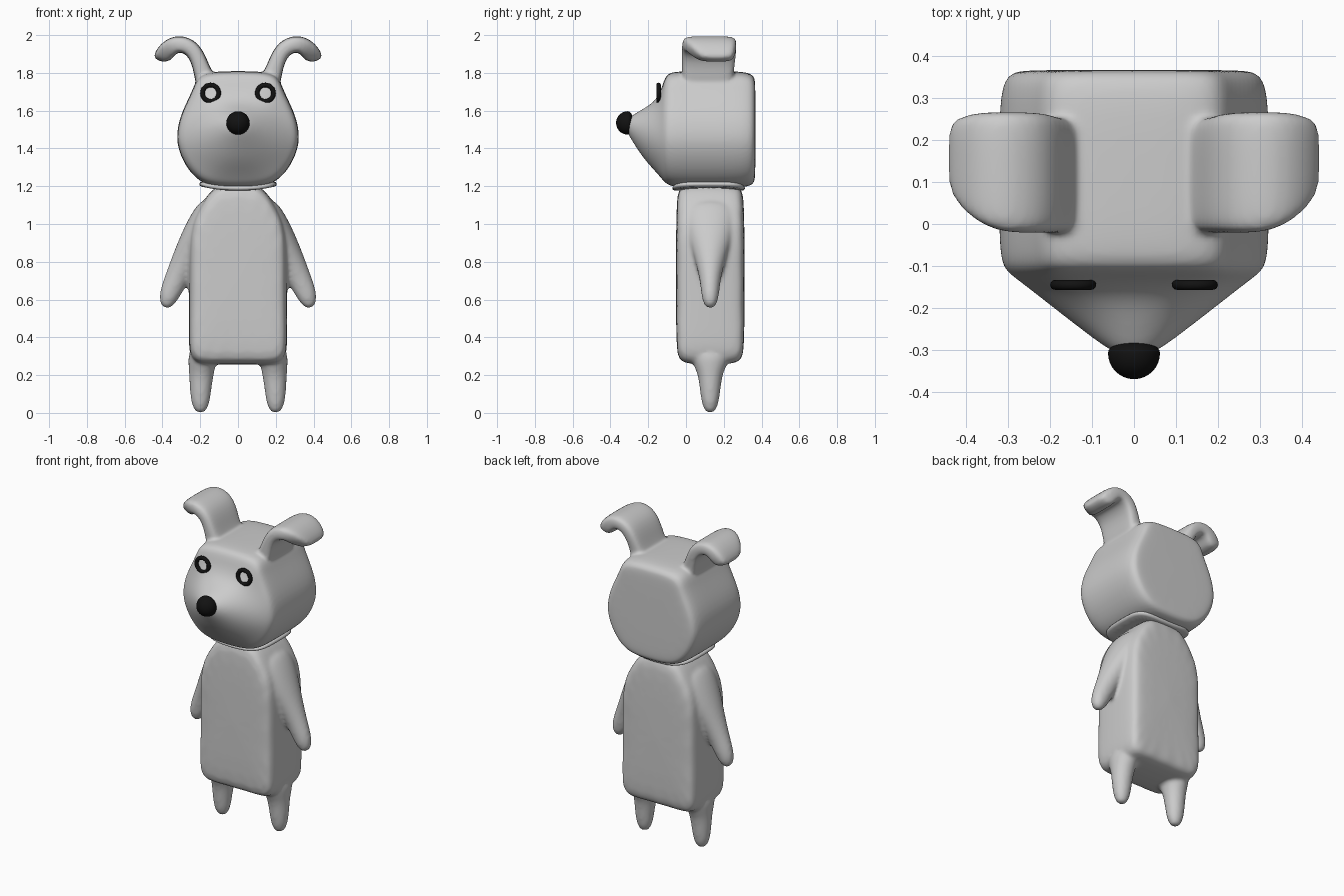
import bpy, bmesh, math

if "Cube" in bpy.data.objects:
    bpy.data.objects.remove(bpy.data.objects["Cube"])


def material(name, rgb):
    m = bpy.data.materials.new(name)
    m.use_nodes = True
    m.diffuse_color = (*rgb, 1)
    m.node_tree.nodes["Principled BSDF"].inputs["Base Color"].default_value = (*rgb, 1)
    return m


grey = material("soft grey", (0.6, 0.6, 0.6))
black = material("black", (0.006, 0.006, 0.006))


def loft(name, rings, mat, levels=2):
    """Skin a list of closed rings, cap both ends and smooth by subdivision."""
    bm = bmesh.new()
    loops = [[bm.verts.new(p) for p in ring] for ring in rings]
    n = len(loops[0])
    for a, b in zip(loops, loops[1:]):
        for i in range(n):
            bm.faces.new((a[i], a[(i + 1) % n], b[(i + 1) % n], b[i]))
    bm.faces.new(loops[0])
    bm.faces.new(loops[-1])
    bmesh.ops.recalc_face_normals(bm, faces=bm.faces)
    me = bpy.data.meshes.new(name)
    bm.to_mesh(me)
    bm.free()
    ob = bpy.data.objects.new(name, me)
    bpy.context.collection.objects.link(ob)
    me.materials.append(mat)
    me.shade_smooth()
    if levels:
        ob.modifiers.new("Round", 'SUBSURF').levels = levels
        ob.modifiers["Round"].render_levels = levels
    return ob


def slab(name, outline, y0, y1, inset, mat):
    """Extrude an x-z outline along y with rounded rims."""
    cx = sum(p[0] for p in outline) / len(outline)
    cz = sum(p[1] for p in outline) / len(outline)

    def shrink(p):
        dx, dz = cx - p[0], cz - p[1]
        d = max(math.hypot(dx, dz), 0.001)
        k = min(inset / d, 0.35)
        return p[0] + dx * k, p[1] + dz * k

    inner = [shrink(p) for p in outline]
    sections = [(y0, inner), (y0 + inset * 0.6, outline),
                (y1 - inset * 0.6, outline), (y1, inner)]
    return loft(name, [[(x, y, z) for x, z in o] for y, o in sections], mat)


def mirrored(half):
    return half + [(-x, z) for x, z in reversed(half) if x > 0.001]


def limb(name, path, side):
    """Elliptical tube; path rows are x, z, radius across, radius in depth."""
    rings = []
    for i, (x, z, r, ry) in enumerate(path):
        a, b = path[max(i - 1, 0)], path[min(i + 1, len(path) - 1)]
        tx, tz = b[0] - a[0], b[1] - a[1]
        d = math.hypot(tx, tz)
        rings.append([(side * (x - tz / d * r * math.cos(t)), 0.128 + ry * math.sin(t),
                       z + tx / d * r * math.cos(t))
                      for t in (k * math.tau / 12 for k in range(12))])
    return loft(name, rings, grey)


def fuse(parts, name, voxel, steps):
    """Join overlapping parts into one continuous soft skin."""
    bpy.ops.object.select_all(action='DESELECT')
    for p in parts:
        p.select_set(True)
    bpy.context.view_layer.objects.active = parts[0]
    bpy.ops.object.join()
    ob = bpy.context.object
    ob.name = name
    r = ob.modifiers.new("Fuse", 'REMESH')
    r.mode = 'VOXEL'
    r.voxel_size = voxel
    r.use_smooth_shade = True
    s = ob.modifiers.new("Soften", 'SMOOTH')
    s.factor = 0.5
    s.iterations = steps
    return ob


# Torso, arms and legs
torso = slab("torso", mirrored([(0, 0.255), (0.13, 0.255), (0.22, 0.255), (0.26, 0.30),
                                (0.262, 0.42), (0.262, 0.7), (0.262, 0.93), (0.235, 1.04),
                                (0.18, 1.13), (0.12, 1.21), (0, 1.22)]),
             -0.055, 0.312, 0.045, grey)
body = [torso]
arm_path = [(0.14, 1.12, 0.05, 0.13), (0.18, 1.04, 0.07, 0.15), (0.225, 0.93, 0.08, 0.125),
            (0.275, 0.82, 0.075, 0.085), (0.325, 0.71, 0.066, 0.058),
            (0.36, 0.635, 0.058, 0.05), (0.377, 0.585, 0.044, 0.04), (0.384, 0.555, 0.02, 0.02)]
leg_path = [(0.185, 0.34, 0.08, 0.12), (0.19, 0.265, 0.077, 0.10), (0.194, 0.21, 0.068, 0.068),
            (0.198, 0.13, 0.06, 0.058), (0.199, 0.06, 0.052, 0.048),
            (0.199, 0.02, 0.037, 0.035), (0.199, 0, 0.018, 0.018)]
for side, label in ((1, "left"), (-1, "right")):
    body += [limb(label + "_arm", arm_path, side), limb(label + "_leg", leg_path, side)]
fuse(body, "body", 0.011, 6)

# Head: a pear outline that narrows to a round snout
pear = mirrored([(0, 0), (0.4, 0.01), (0.65, 0.06), (0.86, 0.19), (0.98, 0.34), (1, 0.46),
                 (0.95, 0.6), (0.83, 0.74), (0.73, 0.85), (0.66, 0.95), (0.48, 0.995), (0, 1)])
head_rings = []
for y, w, low, top, snout in [
        (0.368, 0.26, 1.25, 1.75, 0), (0.362, 0.295, 1.215, 1.78, 0), (0.33, 0.325, 1.19, 1.81, 0),
        (0.12, 0.325, 1.19, 1.81, 0), (-0.07, 0.325, 1.19, 1.81, 0),
        (-0.11, 0.312, 1.215, 1.79, 0), (-0.13, 0.285, 1.24, 1.71, 0.25),
        (-0.165, 0.24, 1.28, 1.65, 0.6), (-0.22, 0.168, 1.34, 1.615, 1),
        (-0.27, 0.102, 1.415, 1.585, 1), (-0.3, 0.06, 1.465, 1.565, 1),
        (-0.315, 0.025, 1.495, 1.545, 1)]:
    ring = []
    for i, (px, pz) in enumerate(pear):
        t = math.tau * i / len(pear)
        ex, ez = math.sin(t), 0.5 - 0.5 * math.cos(t)
        ring.append(((px + (ex - px) * snout) * w, y,
                     low + (pz + (ez - pz) * snout) * (top - low)))
    head_rings.append(ring)
head = [loft("head", head_rings, grey)]

# Ears: broad straps that curl outward, tips rounded off toward the front
ear_outer = [(0.11, 1.77), (0.145, 1.82), (0.175, 1.90), (0.22, 1.97), (0.31, 2.005),
             (0.39, 1.975), (0.44, 1.915), (0.447, 1.875)]
ear_inner = [(0.215, 1.70), (0.232, 1.79), (0.245, 1.85), (0.27, 1.895), (0.31, 1.915),
             (0.335, 1.895), (0.355, 1.865), (0.40, 1.855)]
for side, label in ((1, "left"), (-1, "right")):
    rings = []
    for i, ((ox, oz), (ix, iz)) in enumerate(zip(ear_outer, ear_inner)):
        front = -0.022 + (0, 0, 0, 0, 0, 0.02, 0.07, 0.11)[i]
        back = 0.268 - (0.015, 0.015, 0.005, 0, 0, 0, 0.01, 0.03)[i]
        ring = []
        for f, v in ((0.15, 0), (0.85, 0), (1, 0.1), (1, 0.5), (1, 0.9),
                     (0.85, 1), (0.15, 1), (0, 0.9), (0, 0.5), (0, 0.1)):
            ring.append((side * (ox + (ix - ox) * f), front + (back - front) * v,
                         oz + (iz - oz) * f))
        rings.append(ring)
    head.append(loft(label + "_ear", rings, grey))
fuse(head, "head", 0.01, 5)

# Collar: thin band dipping under the chin
collar_rings = []
for grow, z in ((-0.03, 1.235), (0, 1.225), (0.003, 1.205), (-0.015, 1.195)):
    ring = []
    for k in range(32):
        t = math.tau * k / 32
        c, s = math.cos(t), math.sin(t)
        x = (0.205 + grow) * math.copysign(abs(c) ** 0.5, c)
        y = 0.12 + (0.192 + grow) * math.copysign(abs(s) ** 0.5, s)
        ring.append((x, y, z - 0.025 * (1 - (x / 0.21) ** 2)))
    collar_rings.append(ring)
loft("collar", collar_rings, grey, 1)

# Nose: a ball flattened at the back
bpy.ops.mesh.primitive_uv_sphere_add(segments=32, ring_count=20, radius=0.062,
                                     location=(0, -0.308, 1.535))
nose = bpy.context.object
nose.name = "nose"
for v in nose.data.vertices:
    if v.co.y > 0:
        v.co.y *= 0.5
nose.data.materials.append(black)
nose.data.shade_smooth()

# Eyes: flat black rings
for side, label in ((1, "left"), (-1, "right")):
    bpy.ops.mesh.primitive_torus_add(major_radius=0.043, minor_radius=0.012, major_segments=36,
                                     minor_segments=12, location=(side * 0.145, -0.145, 1.693),
                                     rotation=(math.pi / 2, 0, 0))
    eye = bpy.context.object
    eye.name = label + "_eye"
    eye.data.materials.append(black)
    eye.data.shade_smooth()
